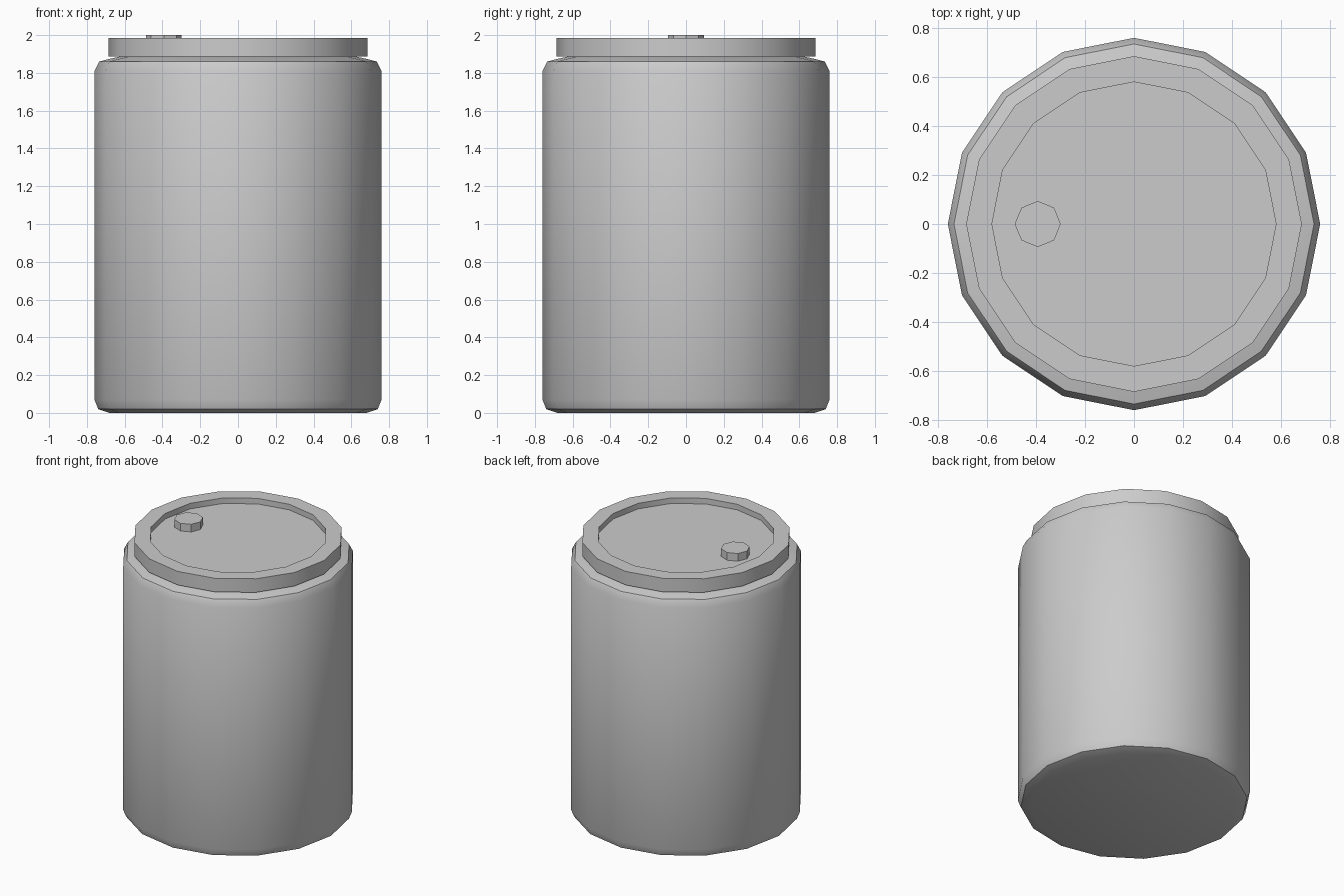
import bpy, bmesh, math

if "Cube" in bpy.data.objects:
    bpy.data.objects.remove(bpy.data.objects["Cube"])


def lathe(name, profile, sides, centre=(0, 0, 0), smooth=35):
    """Solid of revolution from (radius, z) rings, capped at both ends."""
    bm = bmesh.new()
    rings = []
    for r, z in profile:
        rings.append([bm.verts.new((r * math.cos(2 * math.pi * i / sides),
                                    r * math.sin(2 * math.pi * i / sides), z))
                      for i in range(sides)])
    for low, high in zip(rings, rings[1:]):
        for i in range(sides):
            j = (i + 1) % sides
            bm.faces.new((low[i], low[j], high[j], high[i]))
    bm.faces.new(rings[0][::-1])
    bm.faces.new(rings[-1])
    bmesh.ops.recalc_face_normals(bm, faces=bm.faces[:])
    mesh = bpy.data.meshes.new(name)
    bm.to_mesh(mesh)
    bm.free()
    obj = bpy.data.objects.new(name, mesh)
    obj.location = centre
    bpy.context.collection.objects.link(obj)
    bpy.ops.object.select_all(action='DESELECT')
    obj.select_set(True)
    bpy.context.view_layer.objects.active = obj
    bpy.ops.object.shade_smooth_by_angle(angle=math.radians(smooth))
    return obj


# Barrel body with rounded bottom and shoulder
lathe("barrel_body", [(0.68, 0), (0.74, 0.02), (0.76, 0.07), (0.76, 1.81),
                      (0.735, 1.86), (0.685, 1.873), (0.6, 1.892)], 16)

# Lid with raised rim and recessed floor
lathe("lid", [(0.685, 1.887), (0.685, 1.985), (0.58, 1.985), (0.58, 1.945)], 16)

# Small filler cap on the lid
lathe("filler_cap", [(0.094, 1.943), (0.094, 2.0)], 8, centre=(-0.393, 0, 0))
